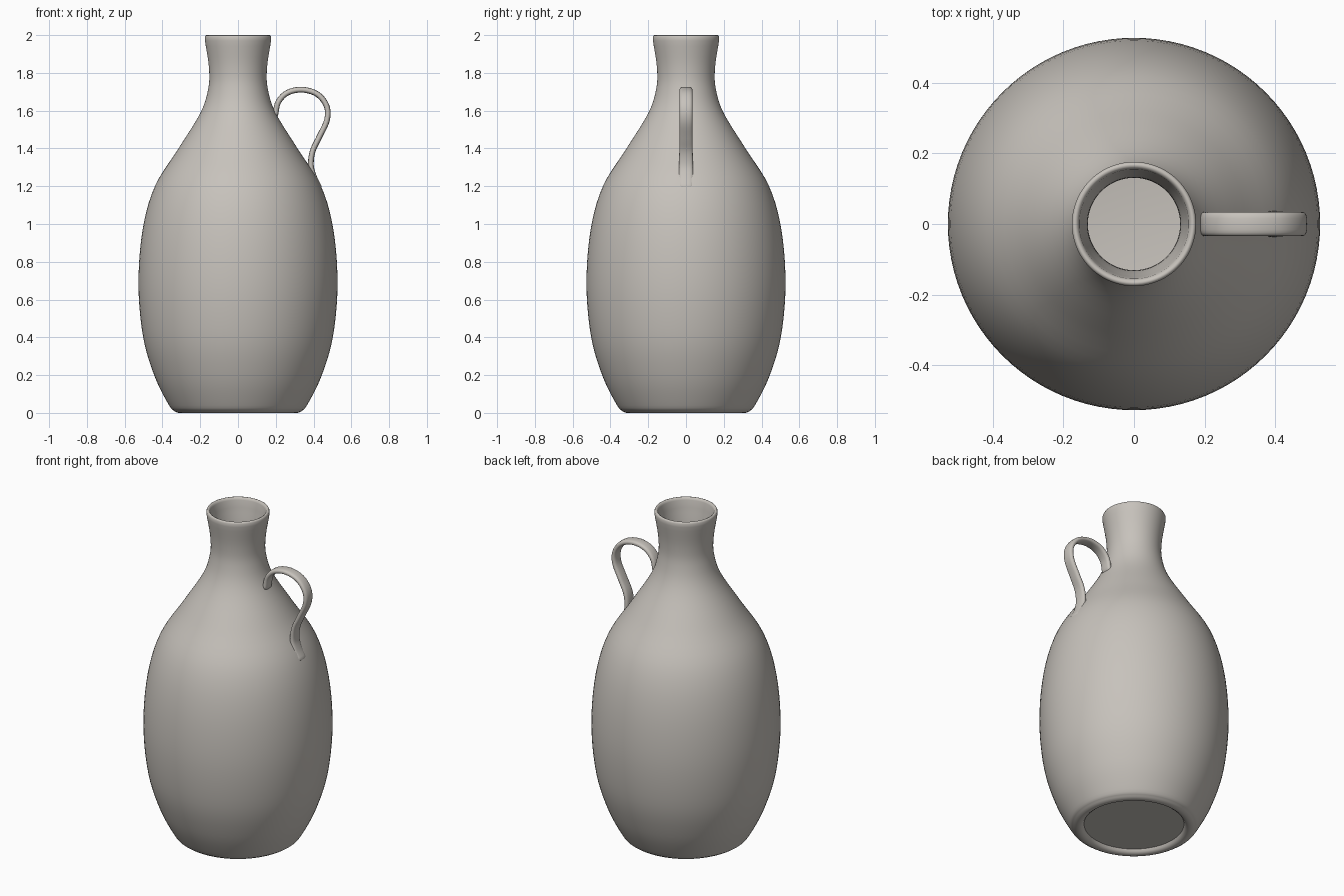
import bpy, bmesh, math
from mathutils import Vector

if "Cube" in bpy.data.objects:
    bpy.data.objects.remove(bpy.data.objects["Cube"])

clay = bpy.data.materials.new("warm_grey_clay")
clay.diffuse_color = (0.57, 0.54, 0.50, 1)
clay.use_nodes = True
clay.node_tree.nodes["Principled BSDF"].inputs["Base Color"].default_value = clay.diffuse_color


def smooth_path(pts, steps):
    """Catmull-Rom curve through 2D points."""
    p = [Vector(q) for q in pts]
    p = [2 * p[0] - p[1]] + p + [2 * p[-1] - p[-2]]
    out = []
    for a, b, c, d in zip(p, p[1:], p[2:], p[3:]):
        for i in range(steps):
            t = i / steps
            out.append(0.5 * (2 * b + (c - a) * t + (2 * a - 5 * b + 4 * c - d) * t * t
                              + (3 * b - a - 3 * c + d) * t ** 3))
    return out + [p[-2]]


def finish(bm, name, angle):
    bmesh.ops.recalc_face_normals(bm, faces=bm.faces[:])
    mesh = bpy.data.meshes.new(name)
    bm.to_mesh(mesh)
    bm.free()
    mesh.materials.append(clay)
    ob = bpy.data.objects.new(name, mesh)
    bpy.context.collection.objects.link(ob)
    bpy.ops.object.select_all(action='DESELECT')
    ob.select_set(True)
    bpy.context.view_layer.objects.active = ob
    bpy.ops.object.shade_smooth_by_angle(angle=math.radians(angle))


def loft(bm, rings):
    """Skin closed rings and cap both ends."""
    rings = [[bm.verts.new(v) for v in r] for r in rings]
    n = len(rings[0])
    for a, b in zip(rings, rings[1:]):
        for i in range(n):
            j = (i + 1) % n
            bm.faces.new((a[i], a[j], b[j], b[i]))
    bm.faces.new(rings[0])
    bm.faces.new(rings[-1])


# Bottle body: outer wall, rolled rim, hollow inside, recessed foot
outer = smooth_path([(0.335, 0.008), (0.365, 0.04), (0.44, 0.19), (0.502, 0.40), (0.527, 0.68),
                     (0.505, 0.97), (0.44, 1.20), (0.315, 1.40), (0.198, 1.59), (0.157, 1.72),
                     (0.154, 1.83), (0.175, 1.97)], 5)
wall = 0.021
inner = [Vector((p.x - wall, p.y)) for p in reversed(outer) if 0.05 < p.y < 1.96]
foot = [Vector(q) for q in ((0.278, 0.022), (0.285, 0.010), (0.297, 0.001), (0.31, 0.0), (0.322, 0.001))]
rim = [Vector(q) for q in ((0.176, 1.99), (0.172, 1.998), (0.166, 2.0), (0.159, 1.996), (0.155, 1.985))]
floor = [Vector((0.30, 0.042))]
N = 96
bm = bmesh.new()
loft(bm, [[(p.x * math.cos(2 * math.pi * i / N), p.x * math.sin(2 * math.pi * i / N), p.y)
           for i in range(N)] for p in foot + outer + rim + inner + floor])
finish(bm, "bottle_body", 50)

# Strap handle: rounded flat section swept along an S-shaped path
path = smooth_path([(0.197, 1.575), (0.213, 1.645), (0.262, 1.695), (0.34, 1.711), (0.42, 1.687),
                    (0.469, 1.625), (0.471, 1.55), (0.43, 1.46), (0.395, 1.385), (0.386, 1.31),
                    (0.402, 1.25), (0.428, 1.197)], 5)
M = 20
rings = []
last = len(path) - 1
for k, p in enumerate(path):
    t = (path[min(k + 1, last)] - path[max(k - 1, 0)]).normalized()
    side = Vector((-t.y, t.x))
    f = k / last
    half_w = 0.034 + 0.005 * max(0, f - 0.6) / 0.4
    # rounded ends
    ends = [(1, t * -0.006, 0)] if k not in (0, last) else [(0.75, t * 0.008, 0), (1, t * 0, 0)]
    if k == 0:
        ends = [(0.75, t * -0.008, 0), (1, t * 0, 0)]
    elif k == last:
        ends = [(1, t * 0, 0), (0.75, t * 0.008, 0)]
    else:
        ends = [(1, t * 0, 0)]
    for s, off, _ in ends:
        ring = []
        for i in range(M):
            a = 2 * math.pi * i / M
            c, d = math.cos(a), math.sin(a)
            w = math.copysign(abs(c) ** 0.65, c) * half_w * s
            h = math.copysign(abs(d) ** 0.8, d) * 0.015 * s
            q = p + off + side * h
            ring.append((q.x, w, q.y))
        rings.append(ring)
bm = bmesh.new()
loft(bm, rings)
finish(bm, "handle", 60)
